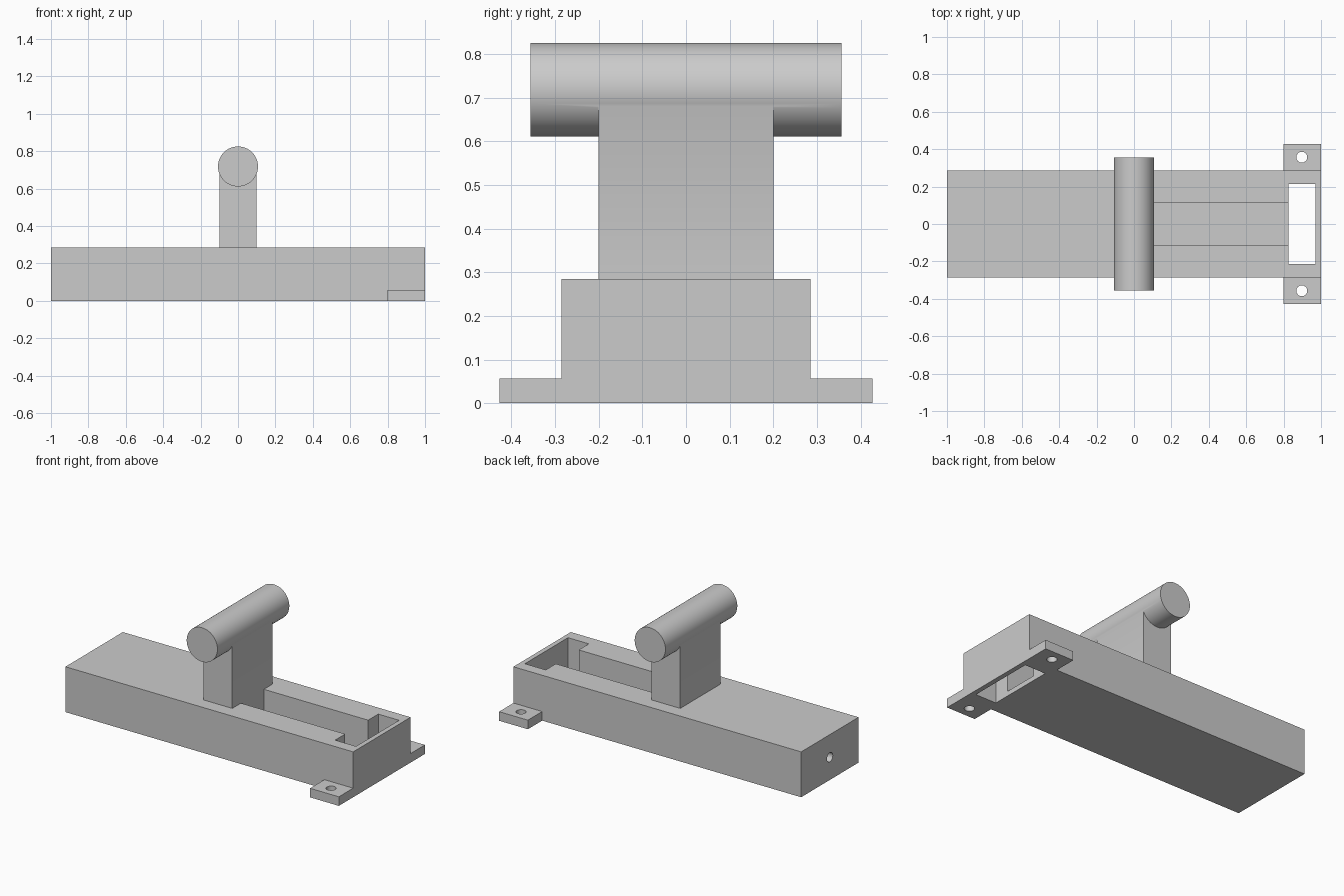
import bpy, math

if "Cube" in bpy.data.objects:
    bpy.data.objects.remove(bpy.data.objects["Cube"])

grey = bpy.data.materials.new("plain grey")
grey.diffuse_color = (0.6, 0.6, 0.6, 1)
grey.use_nodes = True
grey.node_tree.nodes["Principled BSDF"].inputs["Base Color"].default_value = grey.diffuse_color


def box(name, x0, x1, y0, y1, z0, z1):
    bpy.ops.mesh.primitive_cube_add(size=1, location=((x0 + x1) / 2, (y0 + y1) / 2, (z0 + z1) / 2))
    ob = bpy.context.object
    ob.name = name
    ob.scale = (x1 - x0, y1 - y0, z1 - z0)
    bpy.ops.object.transform_apply(location=True, rotation=True, scale=True)
    ob.data.materials.append(grey)
    return ob


def rod(name, centre, radius, length, rotation=(0, 0, 0), sides=48):
    bpy.ops.mesh.primitive_cylinder_add(vertices=sides, radius=radius, depth=length,
                                        location=centre, rotation=rotation)
    ob = bpy.context.object
    ob.name = name
    bpy.ops.object.transform_apply(location=True, rotation=True, scale=True)
    ob.data.materials.append(grey)
    return ob


def combine(target, other, operation):
    mod = target.modifiers.new(operation.lower(), 'BOOLEAN')
    mod.operation, mod.solver, mod.object = operation, 'EXACT', other
    bpy.context.view_layer.objects.active = target
    bpy.ops.object.modifier_apply(modifier=mod.name)
    bpy.data.objects.remove(other, do_unlink=True)


def smooth(ob):
    bpy.ops.object.select_all(action='DESELECT')
    ob.select_set(True)
    bpy.context.view_layer.objects.active = ob
    bpy.ops.object.shade_smooth_by_angle(angle=math.radians(30))


# Long housing with a mounting plate across its right end
housing = box("housing", -1, 1, -0.285, 0.285, 0, 0.285)
combine(housing, box("mounting_plate", 0.8, 1, -0.427, 0.427, 0, 0.057), 'UNION')

# Open channel, and the wider window through the right end
combine(housing, box("channel_cutter", 0.1, 0.9, -0.114, 0.114, 0.03, 0.4), 'DIFFERENCE')
combine(housing, box("window_cutter", 0.825, 0.97, -0.214, 0.214, -0.1, 0.4), 'DIFFERENCE')

# Screw holes in the tabs and the bore in the left end
for side in (-1, 1):
    combine(housing, rod("screw_cutter", (0.897, side * 0.357, 0.03), 0.029, 0.2), 'DIFFERENCE')
combine(housing, rod("bore_cutter", (-0.45, 0, 0.1425), 0.029, 1.3, (0, math.pi / 2, 0)), 'DIFFERENCE')
smooth(housing)

# Upright stem carrying the round cross grip
handle = box("handle", -0.1, 0.1, -0.2, 0.2, 0.285, 0.718)
combine(handle, rod("grip", (0, 0, 0.718), 0.107, 0.713, (math.pi / 2, 0, 0), 64), 'UNION')
smooth(handle)
